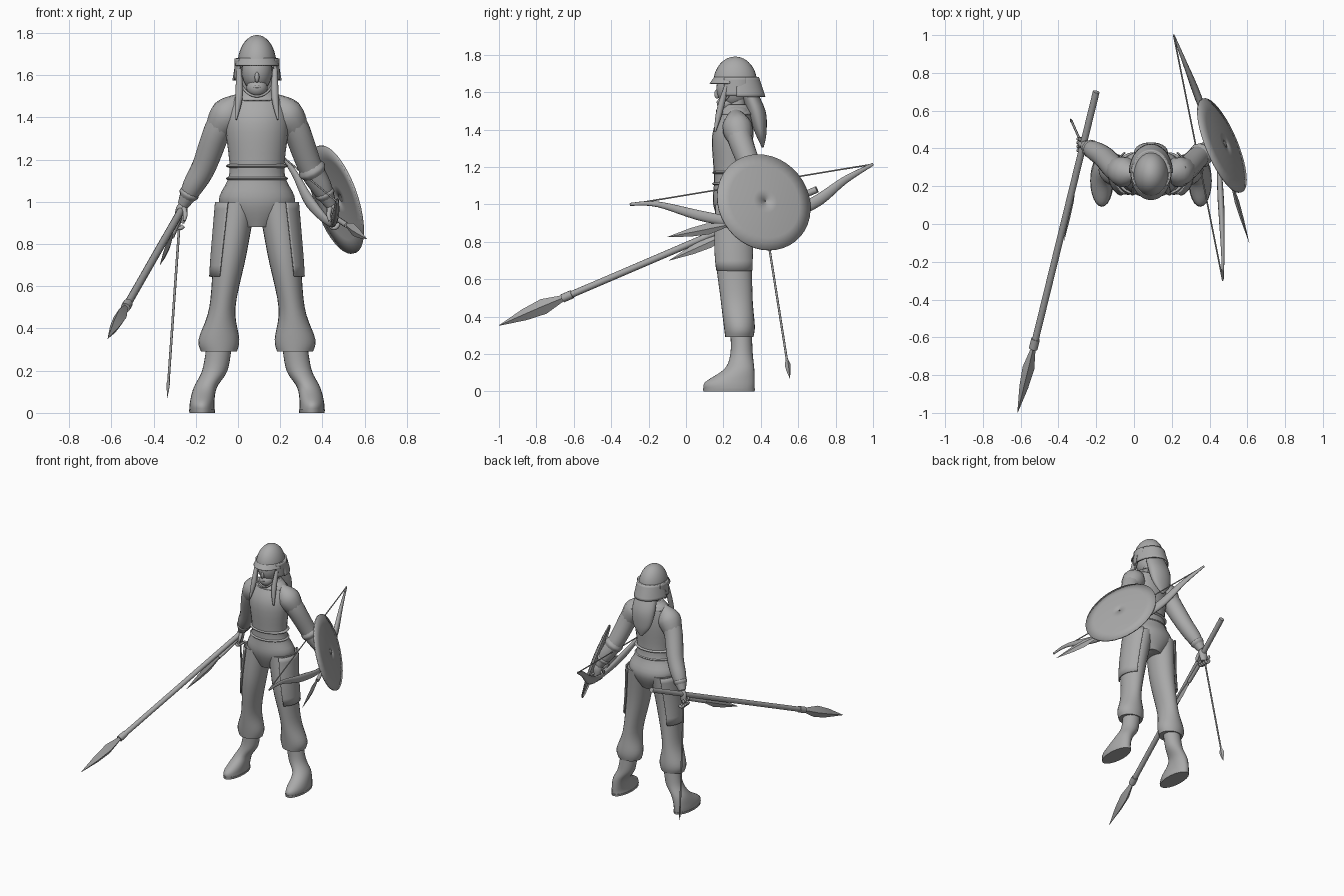
import bpy, bmesh, math
from math import sin, cos, radians
from mathutils import Vector

if "Cube" in bpy.data.objects:
    bpy.data.objects.remove(bpy.data.objects["Cube"])

MIDDLE = 0.09  # x of the figure's plane of symmetry
GREY = (0.4, 0.4, 0.4, 1)
grey = bpy.data.materials.new("plain grey")
grey.use_nodes = True
grey.diffuse_color = GREY
grey.node_tree.nodes["Principled BSDF"].inputs["Base Color"].default_value = GREY


def skin(name, rings, closed=True, capped=True, thickness=0, crease=50):
    """Join rings of points into one smooth surface."""
    bm = bmesh.new()
    loops = [[bm.verts.new(point) for point in ring] for ring in rings]
    count = len(loops[0])
    for lower, upper in zip(loops, loops[1:]):
        for i in range(count if closed else count - 1):
            j = (i + 1) % count
            bm.faces.new((lower[i], lower[j], upper[j], upper[i]))
    if closed and capped:
        bm.faces.new(loops[0])
        bm.faces.new(loops[-1])
    bmesh.ops.recalc_face_normals(bm, faces=bm.faces)
    mesh = bpy.data.meshes.new(name)
    bm.to_mesh(mesh)
    bm.free()
    for face in mesh.polygons:
        face.use_smooth = True
    mesh.set_sharp_from_angle(angle=radians(crease))
    mesh.materials.append(grey)
    part = bpy.data.objects.new(name, mesh)
    bpy.context.scene.collection.objects.link(part)
    if thickness:
        solid = part.modifiers.new("thickness", "SOLIDIFY")
        solid.thickness = thickness
        solid.offset = 0


def spline(keys, steps):
    """Smooth interpolation through key vectors of any size."""
    keys = [Vector(key) for key in keys]
    result = []
    for i in range(len(keys) - 1):
        before, start, end = keys[max(i - 1, 0)], keys[i], keys[i + 1]
        after = keys[min(i + 2, len(keys) - 1)]
        leave, arrive = (end - before) / 2, (after - start) / 2
        for step in range(steps):
            t = step / steps
            bend = (end - start) * 3 - leave * 2 - arrive
            twist = (start - end) * 2 + leave + arrive
            result.append(start + (leave + (bend + twist * t) * t) * t)
    return result + [keys[-1]]


def ring(z, wide, deep, y=.27, out=0):
    return Vector((out, y, z, wide, deep))


def loft(name, keys, side=1, begin=0, sweep=360, steps=5, segments=24, **options):
    """Stack level ellipses; a sweep below a full turn leaves an open sheet.
    The angle runs from outward (begin) towards the back."""
    closed = sweep == 360
    angles = [radians(begin + sweep * i / segments) for i in range(segments + (not closed))]
    rings = [[(MIDDLE + side * (out + wide * cos(a)), y + deep * sin(a), z) for a in angles]
             for out, y, z, wide, deep in spline(keys, steps)]
    skin(name, rings, closed, **options)


def ball(name, y, z, wide, deep, tall, lowest=-88, **options):
    """Ellipsoid, or a dome when lowest is zero."""
    turns = [radians(lowest + (88 - lowest) * i / 12) for i in range(13)]
    keys = [ring(z + tall * sin(t), wide * cos(t), deep * cos(t), y) for t in turns]
    loft(name, keys, steps=1, **options)


def tube(name, points, radii, wide=1, tall=1, steps=5, segments=12, **options):
    """Sweep an ellipse of changing size along a path."""
    path = spline([(*point, radius) for point, radius in zip(points, radii)], steps)
    rings = []
    for i, knot in enumerate(path):
        ahead = (path[min(i + 1, len(path) - 1)] - path[max(i - 1, 0)]).to_3d().normalized()
        across = ahead.cross((0, 0, 1)).normalized()
        above = across.cross(ahead)
        turns = [math.tau * k / segments for k in range(segments)]
        rings.append([knot.to_3d() + knot.w * (across * wide * cos(t) + above * tall * sin(t))
                      for t in turns])
    skin(name, rings, **options)


def rod(name, start, end, radius):
    tube(name, [start, end], [radius, radius], steps=1)


def blade(name, base, tip, radius, wide):
    """Straight leaf blade with a diamond section."""
    base, tip = Vector(base), Vector(tip)
    points = [base, base.lerp(tip, .3), base.lerp(tip, .6), tip]
    tube(name, points, [radius * .4, radius, radius * .75, radius * .03],
         wide=wide, steps=1, segments=4, crease=20)


# Torso, belt, neck and collar
loft("torso", [ring(.88, wide=.08, deep=.08), ring(1, wide=.18, deep=.125),
               ring(1.14, wide=.13, deep=.1, y=.25), ring(1.37, wide=.15, deep=.11, y=.25),
               ring(1.49, wide=.12, deep=.08), ring(1.53, wide=.06, deep=.05)])
for height in (1.11, 1.17):
    ball("belt_roll", y=.25, z=height, wide=.148, deep=.11, tall=.02)
loft("collar", [ring(1.48, wide=.12, deep=.09), ring(1.53, wide=.06, deep=.06)],
     capped=False, thickness=.01)
loft("neck", [ring(1.48, wide=.05, deep=.05), ring(1.6, wide=.05, deep=.05)])

# Head and face
ball("head", y=.25, z=1.62, wide=.073, deep=.088, tall=.1)
ball("jaw", y=.215, z=1.54, wide=.05, deep=.05, tall=.045)
ball("nose", y=.165, z=1.59, wide=.011, deep=.014, tall=.025)
ball("lips", y=.175, z=1.545, wide=.02, deep=.012, tall=.008)

# Helmet with brim, neck guard and chin strap
ball("helmet_dome", y=.263, z=1.65, wide=.092, deep=.117, tall=.14, lowest=0)
loft("helmet_band", [ring(1.65, wide=.098, deep=.122), ring(1.68, wide=.094, deep=.118)])
loft("helmet_brim", [ring(1.68, wide=.092, deep=.115), ring(1.645, wide=.105, deep=.14)],
     begin=195, sweep=150, thickness=.008)
loft("neck_guard", [ring(1.68, wide=.094, deep=.115), ring(1.575, wide=.112, deep=.15)],
     sweep=180, thickness=.01)
for side in (-1, 1):
    loft("cheek_guard", [ring(1.68, wide=.1, deep=.11), ring(1.58, wide=.103, deep=.11)],
         side, begin=-35, sweep=60, thickness=.012)
strap = [(MIDDLE + .085 * cos(t), .25 - .085 * sin(t), 1.61 - .11 * sin(t))
         for t in (math.pi * i / 8 for i in range(9))]
tube("chin_strap", strap, [.006] * len(strap), steps=2)

# Long hair at the back
loft("back_hair", [ring(1.64, wide=.075, deep=.04, y=.32), ring(1.5, wide=.09, deep=.05, y=.375),
                   ring(1.38, wide=.07, deep=.03, y=.4), ring(1.305, wide=.01, deep=.005, y=.41)])

for side, label in ((-1, "right_"), (1, "left_")):
    def at(out, y, z):
        return Vector((MIDDLE + side * out, y, z))

    # Baggy trousers with a panel over the outer thigh
    trousers = [ring(1, wide=.09, deep=.11, out=.095), ring(.75, wide=.078, deep=.1, y=.255, out=.128),
                ring(.5, wide=.062, deep=.086, out=.164), ring(.35, wide=.096, deep=.083, y=.285, out=.18),
                ring(.29, wide=.085, deep=.075, y=.285, out=.18)]
    loft(label + "trouser_leg", trousers, side)
    margin = ring(0, wide=.01, deep=.01, y=0)
    panel = [row + margin for row in spline(trousers, 5) if row.z > .6]
    loft(label + "thigh_panel", panel, side, begin=-65, sweep=130, steps=1, thickness=.008)

    # Boot
    loft(label + "boot", [ring(.01, wide=.06, deep=.135, y=.23, out=.26),
                          ring(.05, wide=.058, deep=.132, y=.235, out=.26),
                          ring(.12, wide=.055, deep=.08, y=.285, out=.245),
                          ring(.2, wide=.06, deep=.06, y=.297, out=.2),
                          ring(.31, wide=.06, deep=.057, y=.295, out=.18)], side)
    loft(label + "sole", [ring(0, wide=.06, deep=.137, y=.23, out=.26),
                          ring(.015, wide=.062, deep=.139, y=.23, out=.26)], side)

    # Sleeve, cuff and shoulder pad
    shoulder, elbow, wrist = at(.13, .27, 1.43), at(.25, .355, 1.17), at(.35, .415, .985)
    upper_arm, forearm = at(.19, .295, 1.33), at(.305, .39, 1.07)
    tube(label + "sleeve", [shoulder, upper_arm, elbow, forearm, wrist],
         [.074, .065, .058, .05, .027], segments=18)
    tube(label + "cuff", [forearm.lerp(wrist, t) for t in (.2, .4, .7)], [.04, .048, .03])
    tube(label + "shoulder_pad", [at(.07, .265, 1.5), shoulder.lerp(upper_arm, .1), upper_arm],
         [.02, .08, .06])
    if side == 1:
        tube("left_bracer", [elbow.lerp(forearm, t) for t in (0, .2, .4)], [.058, .067, .058])

    # Closed hand
    hand = at(.365, .42, .93)
    tube(label + "palm", [wrist, wrist.lerp(hand, .6), hand - Vector((0, 0, .03))],
         [.024, .03, .022], wide=.7)
    for finger in range(4):
        curl = [hand + Vector((side * .022 * cos(t), .02 * finger - .03, .03 * sin(t) - .025))
                for t in map(radians, range(60, -180, -40))]
        tube(label + "finger", curl, [.01] * len(curl), steps=2, segments=8)
    tube(label + "thumb", [wrist, hand + Vector((-side * .025, -.04, .01)),
                           hand + Vector((-side * .02, -.05, -.02))], [.012, .011, .007])

    # Loose lock of hair in front
    tube(label + "hair_lock", [at(.085, .215, 1.63), at(.085, .18, 1.5), at(.1, .155, 1.39)],
         [.012, .018, .005])

    # Short blade held in the hand
    tip = Vector((.61, -.1, .825)) if side == 1 else Vector((-.37, -.09, .7))
    guard = hand.lerp(tip, .4)
    blade(label + "dagger_blade", guard, tip, radius=.03, wide=.4)
    rod(label + "dagger_grip", hand, guard, radius=.013)

    # Arrow hanging from the right hand
    if side == -1:
        low = Vector((-.335, .555, .07))
        rod("arrow_shaft", hand, hand.lerp(low, .92), radius=.006)
        blade("arrow_head", hand.lerp(low, .88), low, radius=.017, wide=.5)

# Spear
butt, point = Vector((-.2, .7, 1.08)), Vector((-.617, -1, .352))
neck = butt.lerp(point, .8)
rod("spear_shaft", butt, neck, radius=.018)
rod("spear_socket", butt.lerp(point, .77), neck, radius=.023)
blade("spear_head", neck, point, radius=.042, wide=.75)

# Recurved bow and its string
front_tip, back_tip = Vector((.47, -.3, 1)), Vector((.21, 1, 1.215))
bow = [front_tip, (.47, -.15, 1), (.46, .12, .93), (.435, .4, .9),
       (.34, .67, 1), (.27, .85, 1.13), back_tip]
tube("bow", bow, [.008, .015, .028, .018, .032, .02, .008], wide=.6)
rod("bow_string", front_tip, back_tip, radius=.004)

# Round shield, slightly domed and tilted outward
facing = Vector((1, .42, .34)).normalized()
along = facing.cross((0, 0, 1)).normalized()
upward = along.cross(facing)
centre = Vector((.465, .415, 1.01))
dome = [[centre + facing * .022 * (1 - f * f)
         + .268 * f * (along * cos(k * math.tau / 40) + upward * sin(k * math.tau / 40))
         for k in range(40)] for f in (.01, .25, .5, .75, 1)]
skin("shield", dome, capped=False, thickness=.01)
